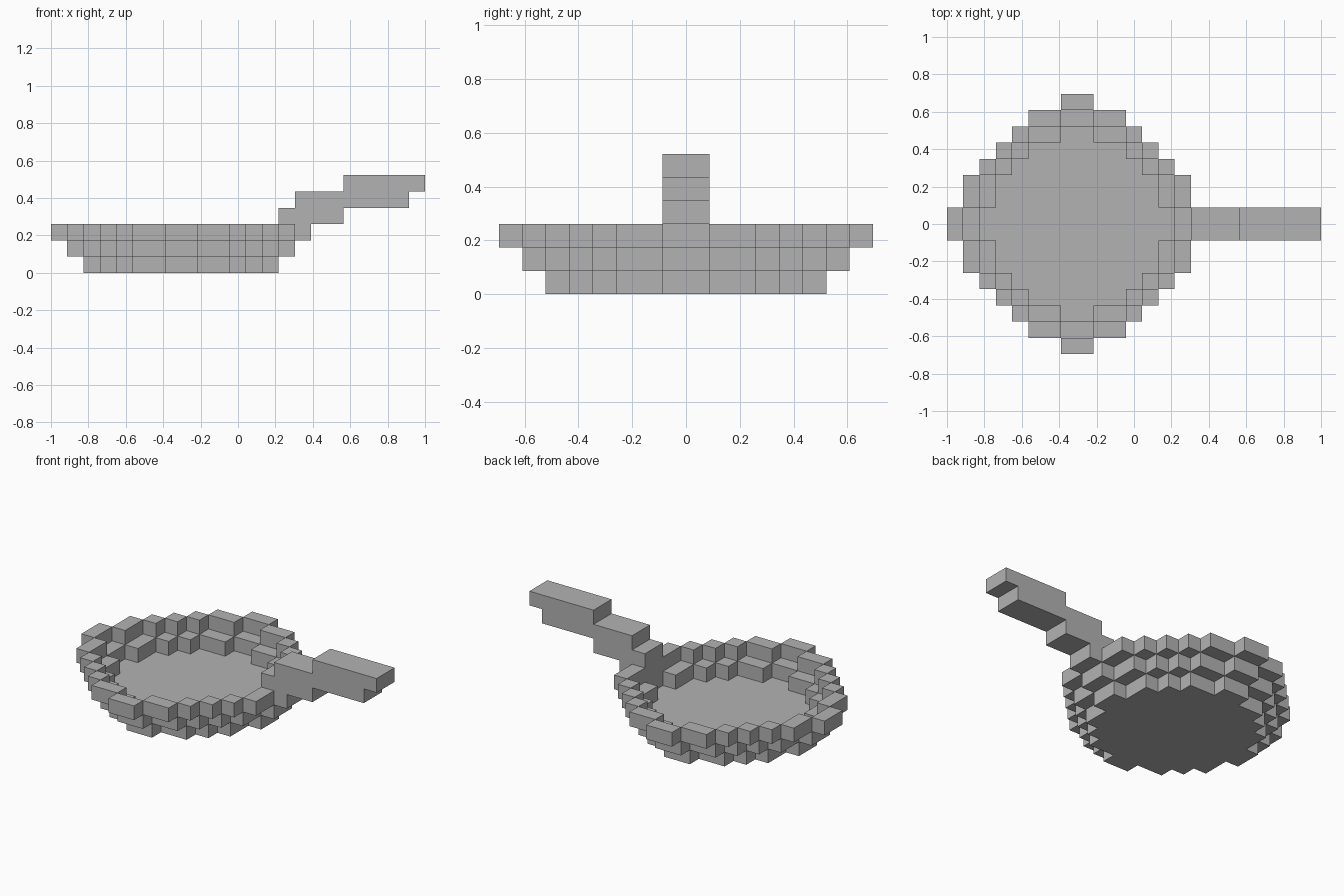
import bpy
import bmesh
from mathutils import Vector

cube = bpy.data.objects.get("Cube")
if cube:
    bpy.data.objects.remove(cube, do_unlink=True)

UNIT = 2 / 23                       # edge of one block
ORIGIN = Vector((-1 + 8 * UNIT, 0, 0))   # centre of the round pan

grey = bpy.data.materials.new("pan_grey")
grey.use_nodes = True
colour = (0.45, 0.45, 0.45, 1)
grey.diffuse_color = colour
grey.node_tree.nodes["Principled BSDF"].inputs["Base Color"].default_value = colour


def disc(half_widths, layer):
    """Blocks of a stepped disc, from the half width of each row."""
    return {(x, y, layer)
            for row, w in enumerate(half_widths)
            for y in (row, -row - 1)
            for x in range(-w, w)}


def raised(cells):
    return {(x, y, z + 1) for x, y, z in cells}


def bar(start, end, layer):
    """Handle blocks, two wide, along x."""
    return {(x, y, layer) for x in range(start, end) for y in (-1, 0)}


# Discs growing layer by layer; each wall is what overhangs the disc below
bottom = disc([6, 5, 5, 4, 3, 1], 0)
middle = disc([7, 6, 6, 5, 4, 3, 1], 1)
top = disc([8, 7, 7, 6, 5, 4, 3, 1], 2)

parts = {
    "pan_base": bottom,
    "lower_wall": middle - raised(bottom),
    "rim": top - raised(middle),
    "handle": bar(6, 7, 2) | bar(6, 10, 3) | bar(7, 14, 4) | bar(10, 15, 5),
}
solid = set().union(*parts.values())


def build(name, cells):
    """Skin the exposed sides of the blocks and merge flat areas."""
    bm = bmesh.new()
    for cell in cells:
        centre = Vector(cell) + Vector((0.5, 0.5, 0.5))
        for axis in range(3):
            for sign in (-1, 1):
                normal = Vector((0, 0, 0))
                normal[axis] = sign
                if tuple(int(c + n) for c, n in zip(cell, normal)) in solid:
                    continue
                u = Vector((0, 0, 0))
                u[(axis + 1) % 3] = 0.5
                v = normal.cross(u)
                mid = centre + normal / 2
                corners = (mid - u - v, mid + u - v, mid + u + v, mid - u + v)
                bm.faces.new([bm.verts.new(ORIGIN + c * UNIT) for c in corners])
    bmesh.ops.remove_doubles(bm, verts=bm.verts, dist=0.001)
    bmesh.ops.dissolve_limit(bm, angle_limit=0.01, verts=bm.verts, edges=bm.edges)
    mesh = bpy.data.meshes.new(name)
    bm.to_mesh(mesh)
    bm.free()
    mesh.materials.append(grey)
    bpy.context.collection.objects.link(bpy.data.objects.new(name, mesh))


for part, blocks in parts.items():
    build(part, blocks)
